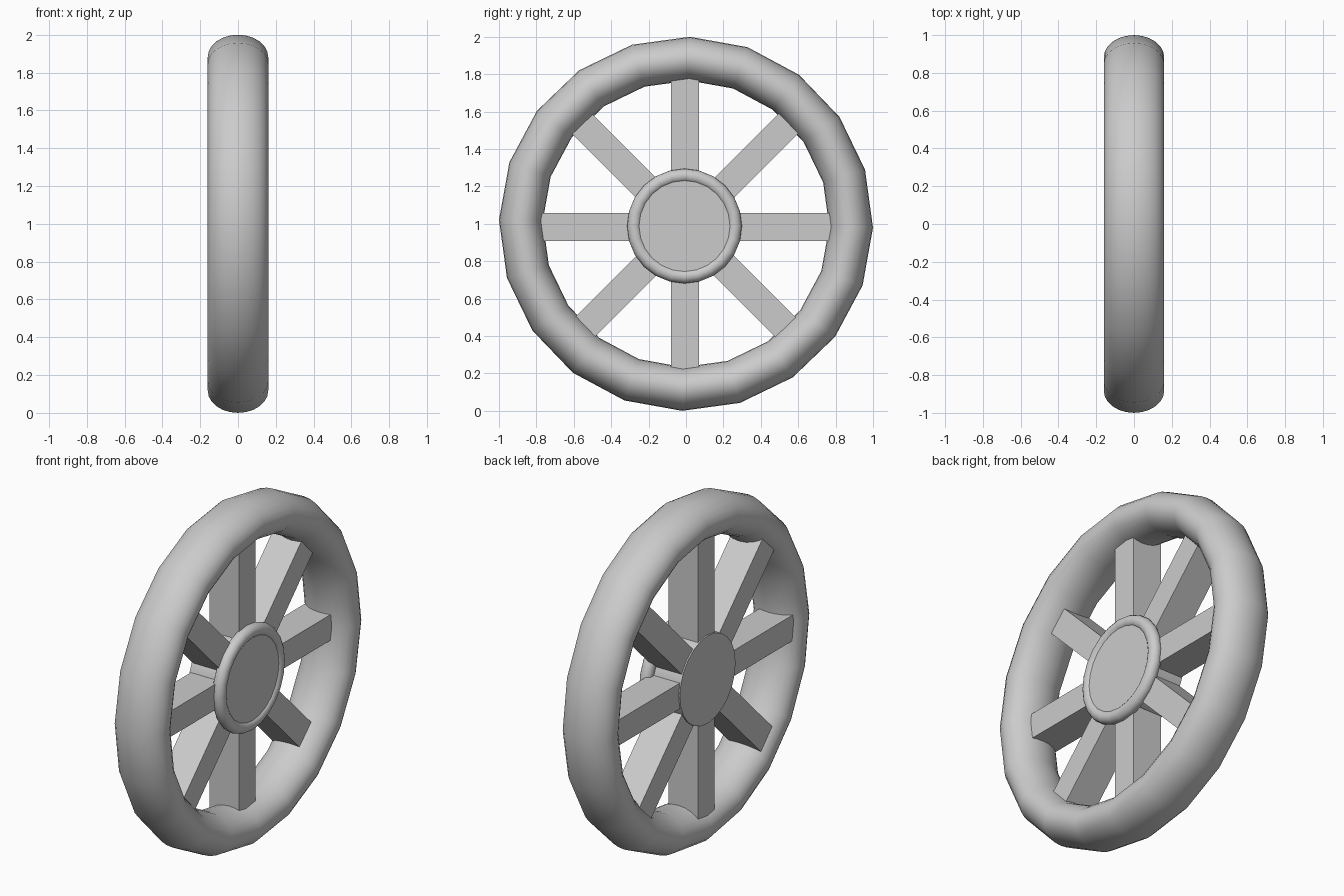
import bpy
import bmesh
from math import cos, sin, pi, radians
from mathutils import Matrix, Vector

if "Cube" in bpy.data.objects:
    bpy.data.objects.remove(bpy.data.objects["Cube"], do_unlink=True)

GREY = (0.6, 0.6, 0.6)
grey = bpy.data.materials.new("plain_grey")
grey.use_nodes = True
grey.diffuse_color = (*GREY, 1)
grey.node_tree.nodes["Principled BSDF"].inputs["Base Color"].default_value = (*GREY, 1)


def finish(name, bm, location, smooth):
    """Turn a bmesh into a named object."""
    bmesh.ops.recalc_face_normals(bm, faces=bm.faces)
    mesh = bpy.data.meshes.new(name)
    bm.to_mesh(mesh)
    bm.free()
    mesh.materials.append(grey)
    obj = bpy.data.objects.new(name, mesh)
    obj.location = location
    bpy.context.collection.objects.link(obj)
    if smooth:
        bpy.ops.object.select_all(action="DESELECT")
        obj.select_set(True)
        bpy.context.view_layer.objects.active = obj
        bpy.ops.object.shade_smooth_by_angle(angle=radians(40))
    return obj


def revolve(name, profile, sides, location, phase=0.0, closed=True):
    """Revolve (x, radius) points around the x axis; open profiles get caps."""
    bm = bmesh.new()
    rings = []
    for i in range(sides):
        a = phase + 2 * pi * i / sides
        rings.append([bm.verts.new((x, r * cos(a), r * sin(a))) for x, r in profile])
    n = len(profile)
    for i in range(sides):
        here, after = rings[i], rings[(i + 1) % sides]
        for j in range(n if closed else n - 1):
            k = (j + 1) % n
            bm.faces.new((here[j], here[k], after[k], after[j]))
    if not closed:
        for j in (0, n - 1):
            bm.faces.new([ring[j] for ring in rings])
    return finish(name, bm, location, True)


def oval(x, radius, half_width, half_height, count):
    """Oval cross-section for a ring."""
    steps = [2 * pi * i / count for i in range(count)]
    return [(x + half_width * sin(t), radius + half_height * cos(t)) for t in steps]


hub_centre = Vector((0, -0.008, 0.988))

# Thick outer rim
revolve("rim", oval(0, 0.883, 0.16, 0.117, 24), 20, (0, 0, 1), radians(-1.2))

# Hub barrel with flat ends, and the rounded ring around its outer end
revolve("hub", [(-0.135, 0.257), (0.1, 0.257)], 24, hub_centre, closed=False)
revolve("hub_ring", oval(0.075, 0.27, 0.037, 0.037, 16), 24, hub_centre)

# Eight square-edged spokes running from the hub into the rim
INNER, OUTER, WIDTH, DEPTH = 0.1, 0.84, 0.15, 0.19
for i in range(8):
    bm = bmesh.new()
    place = (Matrix.Rotation(i * pi / 4, 4, "X")
             @ Matrix.Translation((-0.032, (INNER + OUTER) / 2, 0))
             @ Matrix.Diagonal((DEPTH, OUTER - INNER, WIDTH, 1)))
    bmesh.ops.create_cube(bm, size=1, matrix=place)
    finish(f"spoke_{i + 1}", bm, (0, -0.005, 0.984), False)
